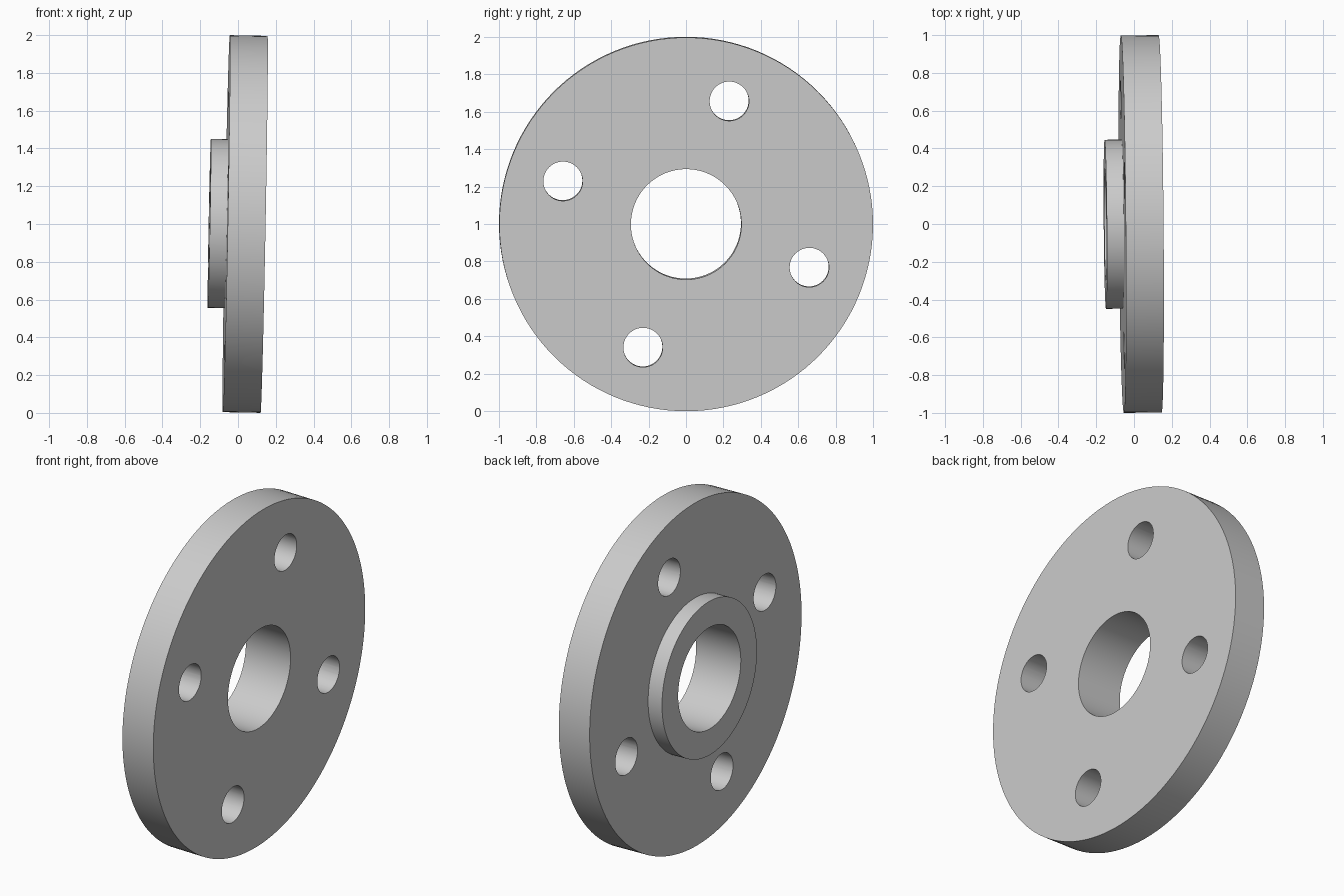
import bpy
import bmesh
import math
from mathutils import Matrix, Vector

default = bpy.data.objects.get("Cube")
if default:
    bpy.data.objects.remove(default, do_unlink=True)

SEGMENTS = 128
RIM, HUB, BORE = 0.998, 0.447, 0.295
FACE, BACK, HUB_END = 0.1, -0.1, -0.19
BOLT_CIRCLE, BOLT_RADIUS, BOLT_ANGLE = 0.697, 0.105, math.radians(70.7)

# The whole plate leans slightly off the x axis
tilt = Vector((1, 0, 0)).rotation_difference(Vector((1, 0.008, -0.0185)))
placement = Matrix.Translation((0.038, 0, 1)) @ tilt.to_matrix().to_4x4()

grey = bpy.data.materials.new("plain grey")
grey.use_nodes = True
colour = (0.6, 0.6, 0.6, 1)
grey.diffuse_color = colour
grey.node_tree.nodes["Principled BSDF"].inputs["Base Color"].default_value = colour


def add_object(name, bm):
    bmesh.ops.recalc_face_normals(bm, faces=bm.faces)
    bm.transform(placement)
    mesh = bpy.data.meshes.new(name)
    bm.to_mesh(mesh)
    bm.free()
    mesh.materials.append(grey)
    obj = bpy.data.objects.new(name, mesh)
    bpy.context.collection.objects.link(obj)
    return obj


# Flange with raised hub and bore: closed profile turned around the x axis
profile = [(FACE, BORE), (FACE, RIM), (BACK, RIM),
           (BACK, HUB), (HUB_END, HUB), (HUB_END, BORE)]
bm = bmesh.new()
rings = []
for i in range(SEGMENTS):
    a = math.tau * i / SEGMENTS
    rings.append([bm.verts.new((x, r * math.cos(a), r * math.sin(a))) for x, r in profile])
for i, ring in enumerate(rings):
    following = rings[(i + 1) % SEGMENTS]
    for j in range(len(profile)):
        k = (j + 1) % len(profile)
        bm.faces.new((ring[j], ring[k], following[k], following[j]))
flange = add_object("flange", bm)

# Four bolt holes, a quarter turn apart
bm = bmesh.new()
for i in range(4):
    a = BOLT_ANGLE + i * math.pi / 2
    centre = Vector((0, BOLT_CIRCLE * math.cos(a), BOLT_CIRCLE * math.sin(a)))
    bmesh.ops.create_cone(
        bm, cap_ends=True, segments=48, radius1=BOLT_RADIUS, radius2=BOLT_RADIUS, depth=0.6,
        matrix=Matrix.Translation(centre) @ Matrix.Rotation(math.pi / 2, 4, "Y"))
cutter = add_object("bolt_hole_cutter", bm)
cutter.hide_render = True
cutter.display_type = "WIRE"

# Cut the holes, then smooth the round walls and keep the edges sharp
bpy.ops.object.select_all(action="DESELECT")
flange.select_set(True)
bpy.context.view_layer.objects.active = flange
cut = flange.modifiers.new("bolt_holes", "BOOLEAN")
cut.operation = "DIFFERENCE"
cut.solver = "EXACT"
cut.object = cutter
bpy.ops.object.modifier_apply(modifier=cut.name)
bpy.data.objects.remove(cutter, do_unlink=True)
bpy.ops.object.shade_smooth_by_angle(angle=math.radians(30))
